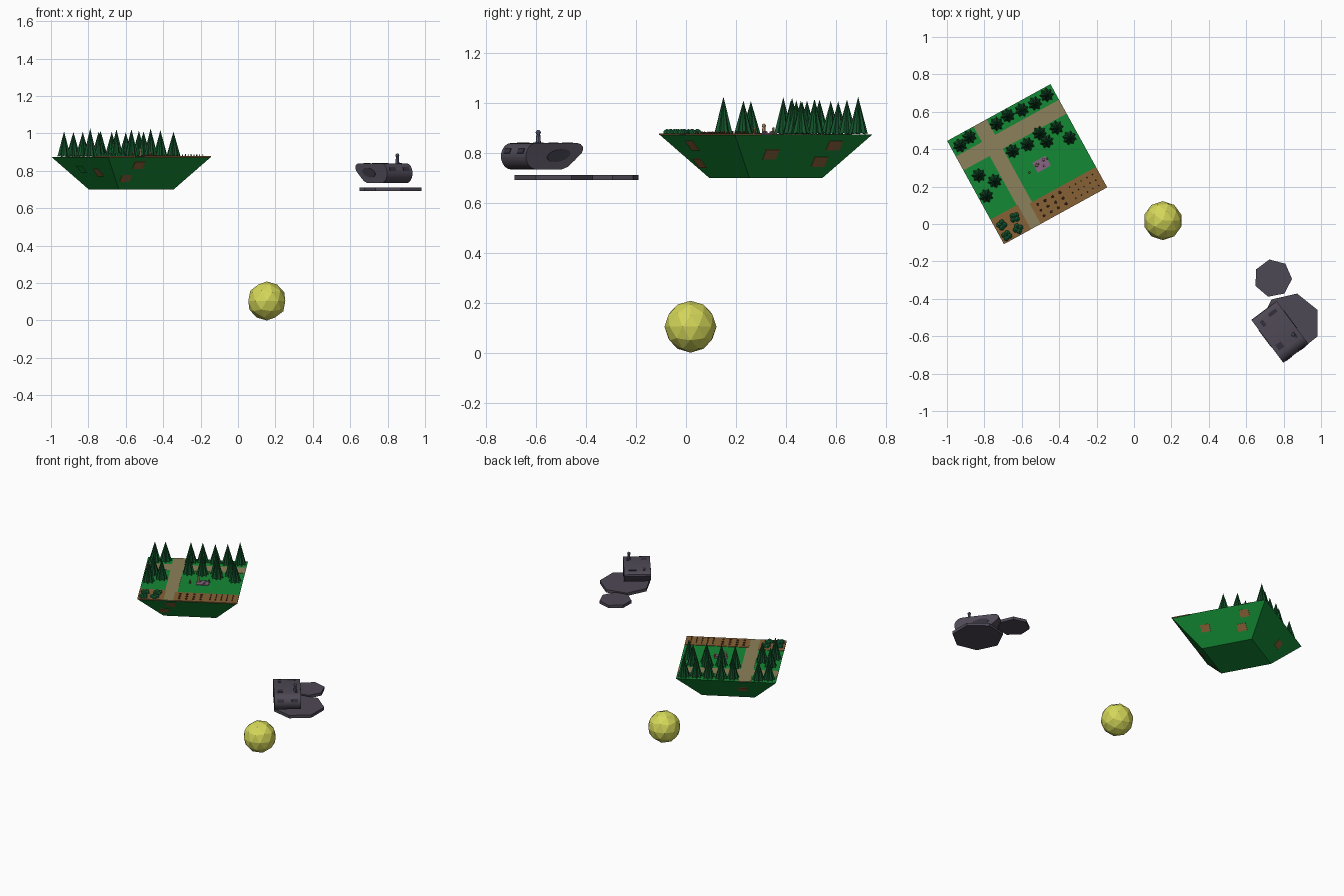
import bpy, bmesh, math, random
from mathutils import Matrix, Vector

if "Cube" in bpy.data.objects:
    bpy.data.objects.remove(bpy.data.objects["Cube"])

random.seed(4)
TOP, BOT, HALF = 0.875, 0.70, 0.315
ISLAND = Matrix.Translation((-0.571, 0.32, 0)) @ Matrix.Rotation(math.radians(28.8), 4, 'Z')
SHIP = Matrix.Translation((0.78, -0.577, 0)) @ Matrix.Rotation(math.radians(-53.3), 4, 'Z')


def mat(name, *rgb):
    m = bpy.data.materials.new(name)
    m.diffuse_color = (*rgb, 1)
    m.use_nodes = True
    m.node_tree.nodes["Principled BSDF"].inputs["Base Color"].default_value = m.diffuse_color
    return m


GREEN = mat("grass", 0.007, 0.25, 0.035)
TREE = mat("pine", 0.007, 0.09, 0.025)
BUSH = mat("leaf", 0.01, 0.16, 0.05)
TAN = mat("path", 0.26, 0.22, 0.10)
BROWN = mat("soil", 0.24, 0.12, 0.037)
DARK = mat("dark_soil", 0.09, 0.04, 0.015)
PURPLE = mat("cloth", 0.24, 0.13, 0.22)
SKIN = mat("skin", 0.6, 0.42, 0.2)
HULL = mat("hull", 0.076, 0.065, 0.089)
HATCH = mat("hatch", 0.035, 0.03, 0.045)
BLUE = mat("blue_grey", 0.11, 0.12, 0.2)
YELLOW = mat("yellow", 0.66, 0.68, 0.1)


def make(name, build, material, matrix=Matrix()):
    bm = bmesh.new()
    build(bm)
    bmesh.ops.recalc_face_normals(bm, faces=bm.faces)
    me = bpy.data.meshes.new(name)
    bm.to_mesh(me)
    bm.free()
    me.materials.append(material)
    ob = bpy.data.objects.new(name, me)
    ob.matrix_world = matrix
    bpy.context.collection.objects.link(ob)
    return ob


def box(name, size, loc, material, frame, rot=Matrix()):
    m = Matrix.Translation(loc) @ rot @ Matrix.Diagonal((*size, 1))
    return make(name, lambda bm: bmesh.ops.create_cube(bm, size=1, matrix=m), material, frame)


def cone(name, n, r1, r2, h, loc, material, frame=Matrix(), turn=0):
    # loc is the centre of the base
    m = Matrix.Translation(Vector(loc) + Vector((0, 0, h / 2))) @ Matrix.Rotation(turn, 4, 'Z')
    return make(name, lambda bm: bmesh.ops.create_cone(
        bm, cap_ends=True, segments=n, radius1=r1, radius2=r2, depth=h, matrix=m), material, frame)


def ball(name, r, loc, material, frame=Matrix(), sub=1, squash=1.0):
    m = Matrix.Translation(loc) @ Matrix.Diagonal((1, 1, squash, 1))
    return make(name, lambda bm: bmesh.ops.create_icosphere(
        bm, subdivisions=sub, radius=r, matrix=m), material, frame)


def patch(name, u0, u1, v0, v1, material, h):
    box(name, (u1 - u0, v1 - v0, h), ((u0 + u1) / 2, (v0 + v1) / 2, TOP), material, ISLAND)


def local(px, py):
    # plan position -> island coordinates
    p = ISLAND.inverted() @ Vector((px, py, 0))
    return p.x, p.y


# Floating island: upside-down truncated pyramid
R2 = math.sqrt(2)
cone("island", 4, 0.53 * HALF * R2, HALF * R2, TOP - BOT, (0, 0, BOT), GREEN, ISLAND, math.pi / 4)

# Paths and garden plots
patch("cross_path", -HALF, HALF, 0.135, 0.22, TAN, 0.003)
patch("long_path", -0.155, -0.075, -HALF, HALF, TAN, 0.004)
patch("bush_plot", -HALF, -0.15, -HALF, -0.165, BROWN, 0.006)
patch("crop_plot", -0.09, HALF, -HALF, -0.19, BROWN, 0.006)

# Windows set into the sloping sides: (side turn, position along side, z)
for i, (k, t, z) in enumerate([(0, -.113, .795), (0, .123, .765), (0, .16, .83), (1, .1, .79),
                               (2, -.077, .81), (2, .078, .79), (3, -.107, .83), (3, -.154, .76)]):
    d = HALF * (0.53 + 0.47 * (z - BOT) / (TOP - BOT))
    slope = Matrix.Rotation(math.atan2(0.47 * HALF, TOP - BOT), 4, 'Y')
    box(f"window_{i}", (0.006, 0.06, 0.048), (d, t, z), GREEN if i == 4 else BROWN,
        ISLAND @ Matrix.Rotation(k * math.pi / 2, 4, 'Z'), slope)


# Pine trees: cones with a star-shaped base
def pine(bm, h):
    n = 16
    tip = bm.verts.new((0, 0, h))
    ring = []
    for i in range(n):
        r = 0.039 if i % 2 else 0.028
        a = 2 * math.pi * i / n
        ring.append(bm.verts.new((r * math.cos(a), r * math.sin(a), 0 if i % 2 else 0.006)))
    for i in range(n):
        bm.faces.new((ring[i], ring[(i + 1) % n], tip))
    bm.faces.new(ring[::-1])


for i, (x, y) in enumerate([(-.93, .42), (-.88, .465), (-.735, .535), (-.675, .58), (-.60, .61),
                            (-.53, .645), (-.467, .69), (-.65, .39), (-.57, .425), (-.505, .485),
                            (-.415, .515), (-.467, .442), (-.345, .46), (-.83, .26), (-.745, .23), (-.79, .15)]):
    h = random.uniform(0.13, 0.152)
    make(f"pine_{i}", lambda bm: pine(bm, h), TREE,
         Matrix.Translation((x, y, TOP)) @ Matrix.Rotation(i, 4, 'Z'))

# Bushes in the corner plot
for i, (x, y) in enumerate([(-.707, -.005), (-.638, .035), (-.62, -.025), (-.68, -.062)]):
    for j in range(4):
        a = i + j * math.pi / 2
        ball(f"bush_{i}_{j}", 0.016, (x + .015 * math.cos(a), y + .015 * math.sin(a), TOP + .006), BUSH)

# Crops: mounds in the left half, small sprouts in the right half
for i in range(4):
    for j in range(3):
        ball(f"mound_{i}_{j}", 0.009, (-0.055 + i * .045, -0.285 + j * .034, TOP + .004), DARK, ISLAND, 1, .8)
for i in range(5):
    for j in range(3):
        cone(f"sprout_{i}_{j}", 5, .004, .001, .014, (.14 + i * .035, -.285 + j * .034, TOP), DARK, ISLAND)

# Picnic cloth, dishes and two small figures
u, v = local(-.494, .32)
box("cloth", (.08, .06, .005), (u, v, TOP + .002), PURPLE, ISLAND)
for i, (du, dv) in enumerate([(-.02, .01), (.02, .015), (.01, -.015)]):
    ball(f"dish_{i}", .009, (u + du, v + dv, TOP + .008), PURPLE, ISLAND, 1, .6)


def figure(name, x, y, z, h, body, head):
    cone(name + "_body", 8, h * .2, h * .14, h * .7, (x, y, z), body)
    ball(name + "_head", h * .2, (x, y, z + h * .82), head, sub=2)


figure("standing_person", -.52, .312, TOP, .042, SKIN, SKIN)
figure("sitting_person", -.56, .275, TOP, .028, BROWN, SKIN)
figure("other_person", -.465, .35, TOP, .028, BROWN, SKIN)

# Yellow globe
ball("globe", 0.104, (0.154, 0.018, 0.104), YELLOW, sub=2)

# Seven-sided landing pads
cone("small_pad", 7, .102, .102, .02, (.743, -.29, .691), HULL, turn=math.radians(-92))
cone("large_pad", 7, .162, .162, .02, (.836, -.53, .691), HULL, turn=math.radians(90))


# Ship hull: round nose, slanted stern, profile pushed out sideways
def hull(bm):
    pts = [(.09 + .053 * math.sin(a), .787 - .053 * math.cos(a))
           for a in [math.pi * i / 12 for i in range(13)]]
    pts += [(-.115, .84), (-.13, .836), (-.141, .826), (-.143, .815), (-.136, .80),
            (-.10, .77), (-.065, .744), (-.035, .734)]
    f = bm.faces.new([bm.verts.new((b, -.084, z)) for b, z in pts])
    new = bmesh.ops.extrude_face_region(bm, geom=[f])["geom"]
    bmesh.ops.translate(bm, vec=(0, .168, 0), verts=[g for g in new if isinstance(g, bmesh.types.BMVert)])


ship = make("hull", hull, HULL, SHIP)
bpy.context.view_layer.objects.active = ship
ship.select_set(True)
bpy.ops.object.shade_smooth_by_angle(angle=math.radians(35))

# Oval side hatches, roof hatches and nose windows
for s in (-1, 1):
    m = (Matrix.Translation((-.02, s * .084, .79)) @ Matrix.Rotation(math.radians(10), 4, 'Y')
         @ Matrix.Diagonal((.058, 1, .024, 1)) @ Matrix.Rotation(math.pi / 2, 4, 'X'))
    make(f"side_hatch_{s}", lambda bm: bmesh.ops.create_cone(
        bm, cap_ends=True, segments=24, radius1=1, radius2=1, depth=.005, matrix=m), HATCH, SHIP)
    box(f"nose_window_{s}", (.006, .04, .022), (.138, s * .045, .808), HATCH, SHIP,
        Matrix.Rotation(math.radians(-24), 4, 'Y'))
for i, (b, a, w, d) in enumerate([(-.105, .03, .02, .05), (-.09, -.045, .035, .02),
                                  (.06, -.045, .035, .035), (.06, .055, .04, .015)]):
    box(f"roof_hatch_{i}", (w, d, .005), (b, a, .84), HATCH, SHIP)

# Pilot standing on the roof
figure("pilot", .852, -.592, .838, .054, BLUE, BLUE)
